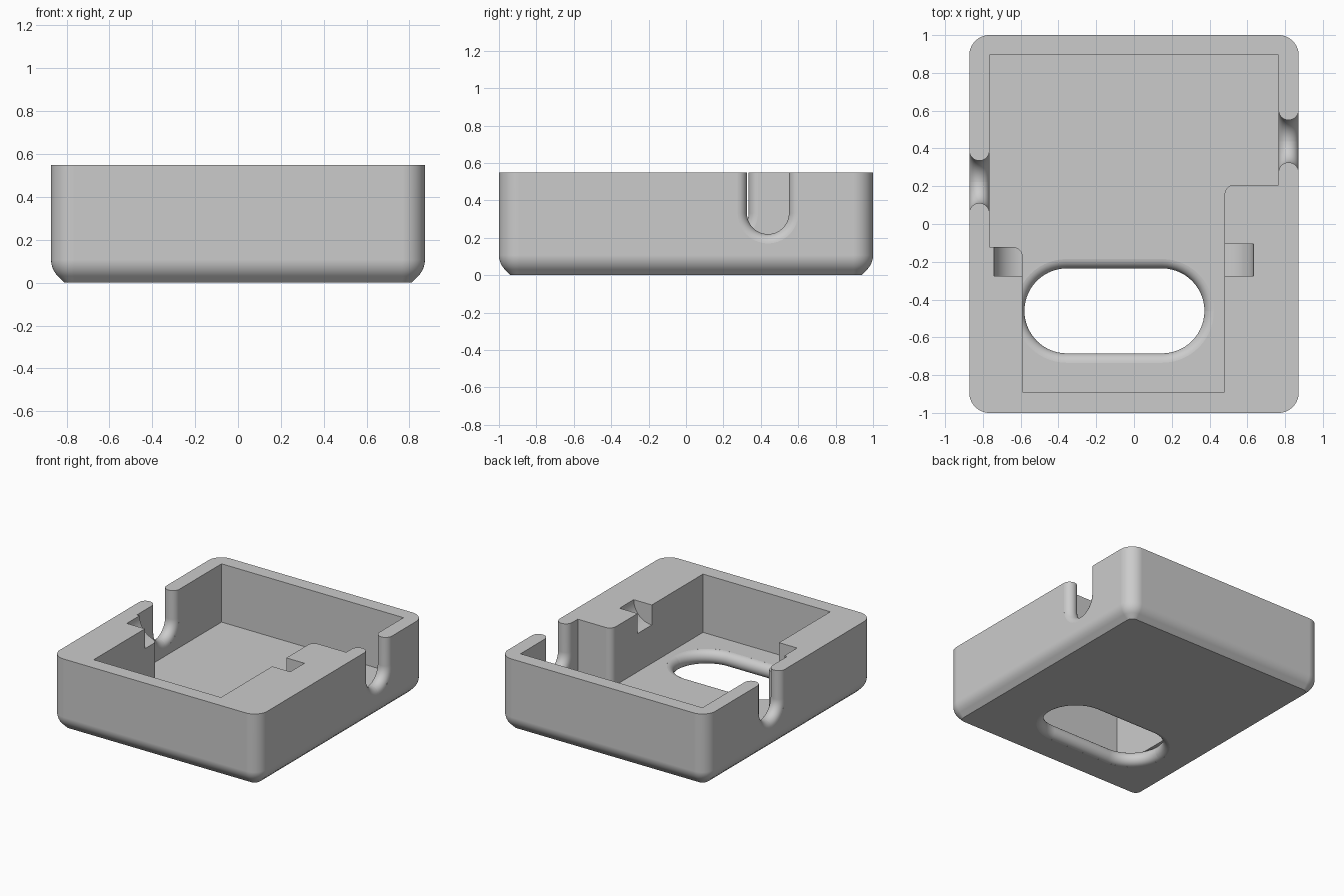
import bpy, bmesh, math
from mathutils import Vector

if "Cube" in bpy.data.objects:
    bpy.data.objects.remove(bpy.data.objects["Cube"], do_unlink=True)

HX, HY, HEIGHT = 0.872, 1.0, 0.55
WALL = 0.107            # wall and floor thickness, also the outer corner radius
ROUND = WALL / 2        # full rounding on the openings


def outline(corners, steps=14):
    """Right-angled 2D outline from (u, v, fillet radius) corners."""
    pts = []
    for i, (u, v, r) in enumerate(corners):
        p = Vector((u, v))
        if r <= 0:
            pts.append(p)
            continue
        before, after = corners[i - 1], corners[(i + 1) % len(corners)]
        a = (Vector(before[:2]) - p).normalized()
        b = (Vector(after[:2]) - p).normalized()
        c = p + r * (a + b)
        for k in range(steps + 1):
            t = math.pi / 2 * k / steps
            pts.append(c - r * (b * math.cos(t) + a * math.sin(t)))
    return pts


def rectangle(u0, u1, v0, v1, r, top_r=None):
    top_r = r if top_r is None else top_r
    return outline([(u0, v0, r), (u1, v0, r), (u1, v1, top_r), (u0, v1, top_r)])


def loft(name, layers, place=lambda u, v, w: (u, v, w)):
    """Closed solid through (outline, level) layers."""
    bm = bmesh.new()
    rings = [[bm.verts.new(place(p.x, p.y, w)) for p in pts] for pts, w in layers]
    n = len(rings[0])
    for low, high in zip(rings, rings[1:]):
        for i in range(n):
            j = (i + 1) % n
            bm.faces.new((low[i], low[j], high[j], high[i]))
    bm.faces.new(rings[0][::-1])
    bm.faces.new(rings[-1])
    bmesh.ops.recalc_face_normals(bm, faces=bm.faces)
    mesh = bpy.data.meshes.new(name)
    bm.to_mesh(mesh)
    bm.free()
    obj = bpy.data.objects.new(name, mesh)
    bpy.context.collection.objects.link(obj)
    return obj


def flare(start, extra):
    """(growth, level) pairs for an opening with fully rounded lips."""
    limit = math.radians(86)
    steps = 16
    pairs = []
    for k in range(steps + 1):
        t = -limit + 2 * limit * k / steps
        pairs.append((ROUND * (1 - math.cos(t)), start + ROUND * (1 + math.sin(t))))
    grow = pairs[0][0]
    return [(grow, start - extra)] + pairs + [(grow, start + WALL + extra)]


def cut(target, cutter):
    cutter.hide_render = True
    mod = target.modifiers.new(cutter.name, "BOOLEAN")
    mod.operation = "DIFFERENCE"
    mod.solver = "EXACT"
    mod.object = cutter
    bpy.context.view_layer.objects.active = target
    bpy.ops.object.modifier_apply(modifier=mod.name)
    bpy.data.objects.remove(cutter, do_unlink=True)


# Outer body: rounded corners, bottom edge rounded into a 45 degree slope
slope = WALL * (1 - math.sqrt(0.5))
profile = [(2 * slope, 0)]
for k in range(9):
    t = math.radians(45 - 45 * k / 8)
    profile.append((WALL * (1 - math.cos(t)), WALL * (1 - math.sin(t))))
profile.append((0, HEIGHT))
case = loft("case_body", [
    (rectangle(-HX + d, HX - d, -HY + d, HY - d, WALL - d), z) for d, z in profile])

# Stepped cavity with a solid shelf on each side
cavity = outline([
    (-0.59, -0.89, 0), (0.48, -0.89, 0), (0.48, 0.207, 0.05), (0.765, 0.207, 0),
    (0.765, 0.895, 0), (-0.765, 0.895, 0), (-0.765, -0.122, 0), (-0.59, -0.122, 0.05)])
cut(case, loft("cavity_cutter", [(cavity, WALL), (cavity, HEIGHT + 0.2)]))

# Long window through the floor
cut(case, loft("window_cutter", [
    (rectangle(-0.58 - g, 0.373 + g, -0.685 - g, -0.235 + g, 0.2249 + g), z)
    for g, z in flare(0, 0.003)]))

# Open-topped cable slots in the side walls
for side, y in (("left", 0.438), ("right", 0.223)):
    start = HX - WALL if side == "left" else -HX
    r = 0.112
    cut(case, loft(side + "_slot_cutter", [
        (rectangle(y - r - g, y + r + g, 0.22 - g, HEIGHT + 0.2, r + g - 0.0001, 0), x)
        for g, x in flare(start, 0.02)], lambda u, v, w: (w, u, v)))

# Quarter-round notches in the shelf edges
for side, x in (("left", 0.48), ("right", -0.59)):
    bpy.ops.mesh.primitive_cylinder_add(
        vertices=64, radius=0.152, depth=0.17, location=(x, -0.19, HEIGHT),
        rotation=(math.pi / 2, 0, 0))
    notch = bpy.context.object
    notch.name = side + "_notch_cutter"
    cut(case, notch)

# Single grey material
grey = bpy.data.materials.new("light_grey")
grey.use_nodes = True
colour = (0.6, 0.6, 0.6, 1)
grey.diffuse_color = colour
grey.node_tree.nodes["Principled BSDF"].inputs["Base Color"].default_value = colour
case.data.materials.clear()
case.data.materials.append(grey)
for face in case.data.polygons:
    face.material_index = 0

# Smooth rounds, crisp edges
bpy.ops.object.select_all(action="DESELECT")
case.select_set(True)
bpy.context.view_layer.objects.active = case
bpy.ops.object.shade_smooth_by_angle(angle=math.radians(30))
normals = case.modifiers.new("even_normals", "WEIGHTED_NORMAL")
normals.keep_sharp = True
